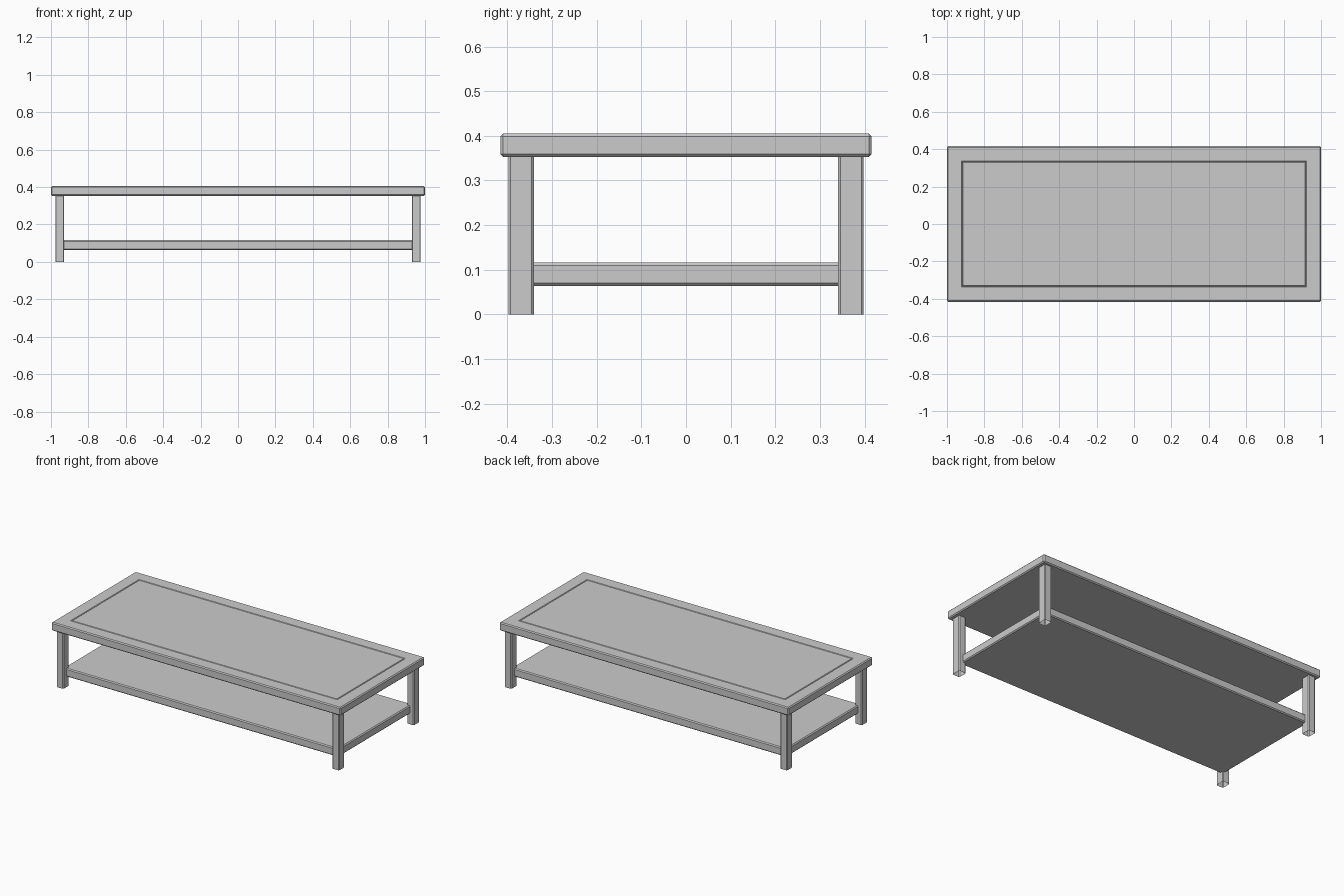
import bpy, bmesh
from mathutils import Vector

if "Cube" in bpy.data.objects:
    bpy.data.objects.remove(bpy.data.objects["Cube"])


def chamfered_box(name, lo, hi, chamfer, vertical_only=False, groove=None, open_ends=False):
    """Box between two corners with flat chamfers, optional top groove or open ends."""
    lo, hi = Vector(lo), Vector(hi)
    bm = bmesh.new()
    bmesh.ops.create_cube(bm, size=1)
    bmesh.ops.scale(bm, vec=hi - lo, verts=bm.verts)
    bmesh.ops.translate(bm, vec=(lo + hi) / 2, verts=bm.verts)
    edges = [e for e in bm.edges
             if not vertical_only or abs(e.verts[0].co.z - e.verts[1].co.z) > 0.01]
    bmesh.ops.bevel(bm, geom=edges, offset=chamfer, segments=1,
                    profile=0.5, affect='EDGES')
    bm.normal_update()
    if groove:
        top = max(bm.faces, key=lambda f: (f.normal.z > 0.99) * f.calc_area())
        margin, half, depth = groove
        for width, drop in ((margin, 0), (half, -depth), (half, depth)):
            bmesh.ops.inset_region(bm, faces=[top], thickness=width, depth=drop,
                                   use_even_offset=True)
    if open_ends:
        ends = [f for f in bm.faces if abs(f.normal.z) > 0.99]
        bmesh.ops.delete(bm, geom=ends, context='FACES_ONLY')
    mesh = bpy.data.meshes.new(name)
    bm.to_mesh(mesh)
    bm.free()
    obj = bpy.data.objects.new(name, mesh)
    bpy.context.collection.objects.link(obj)
    return obj


# Table top with a fine inlay groove
chamfered_box("table_top", (-1, -0.416, 0.353), (1, 0.416, 0.405), 0.006,
              groove=(0.072, 0.004, 0.005))

# Lower shelf, its corners housed in the legs
chamfered_box("lower_shelf", (-0.95, -0.367, 0.064), (0.95, 0.367, 0.116), 0.006)

# Four hollow legs
for side, sx in (("left", -1), ("right", 1)):
    for end, sy in (("front", -1), ("back", 1)):
        xs = sorted((sx * 0.929, sx * 0.977))
        ys = sorted((sy * 0.341, sy * 0.398))
        chamfered_box(f"{end}_{side}_leg", (xs[0], ys[0], 0), (xs[1], ys[1], 0.354),
                      0.005, vertical_only=True, open_ends=True)
